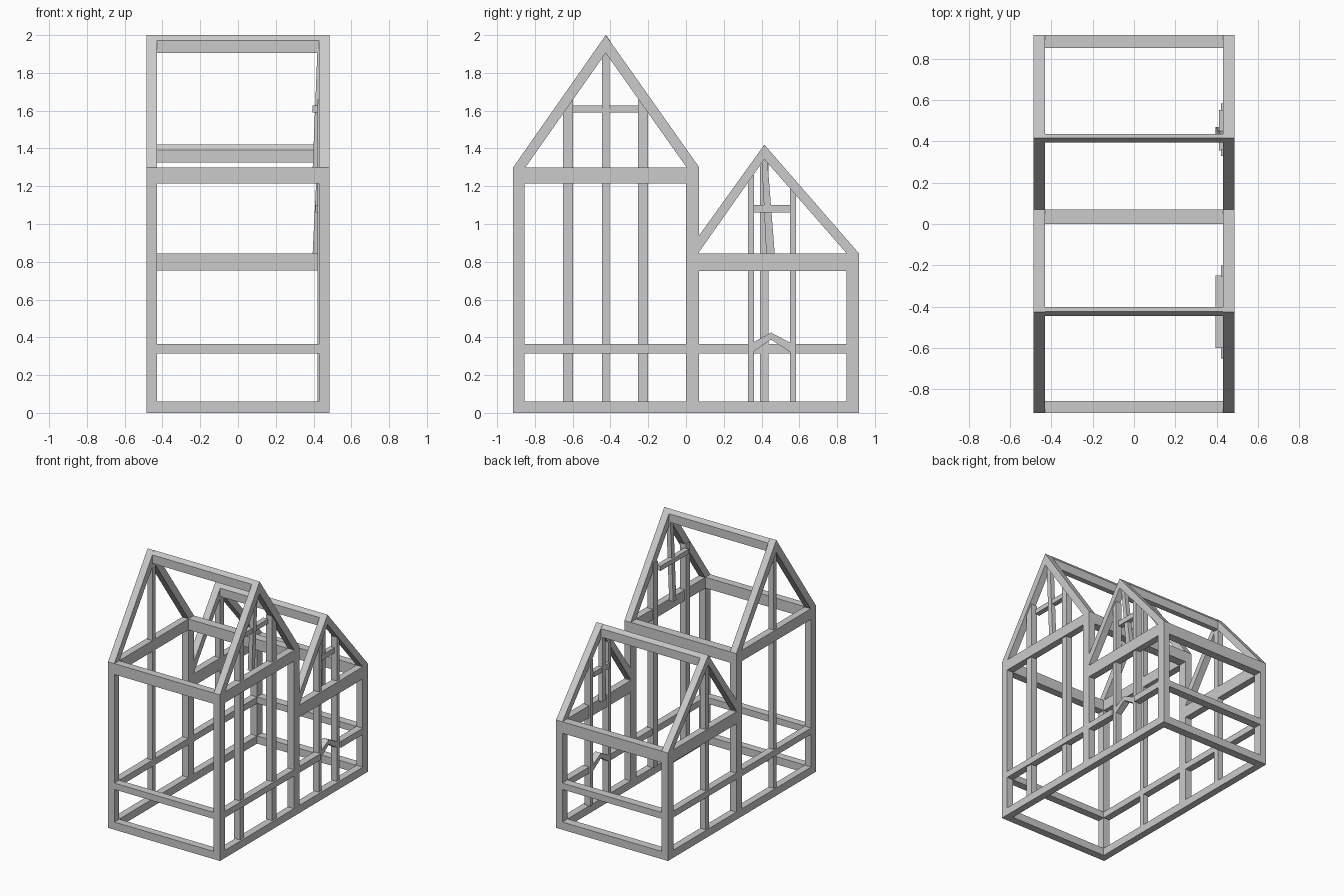
import bpy, bmesh

if "Cube" in bpy.data.objects:
    bpy.data.objects.remove(bpy.data.objects["Cube"])

XO, XI = 0.485, 0.43   # outer and inner face of the side frames


def prism(name, pts, x0, x1):
    """Extrude a (y, z) outline along x."""
    bm = bmesh.new()
    a = [bm.verts.new((x0, y, z)) for y, z in pts]
    b = [bm.verts.new((x1, y, z)) for y, z in pts]
    bm.faces.new(a)
    bm.faces.new(b[::-1])
    n = len(pts)
    for i in range(n):
        bm.faces.new((a[i], b[i], b[(i + 1) % n], a[(i + 1) % n]))
    bmesh.ops.recalc_face_normals(bm, faces=bm.faces)
    me = bpy.data.meshes.new(name)
    bm.to_mesh(me)
    bm.free()
    ob = bpy.data.objects.new(name, me)
    bpy.context.collection.objects.link(ob)
    return ob


def bar(name, y0, y1, z0, z1, x0, x1):
    return prism(name, [(y0, z0), (y1, z0), (y1, z1), (y0, z1)], x0, x1)


def lean(ob, dx, z_split):
    """Shift the lower end of a bar inwards so it leans."""
    for v in ob.data.vertices:
        if v.co.z < z_split:
            v.co.x += dx


# Side frames, the same on left and right
for side, s in (("left", -1), ("right", 1)):
    x0, x1 = sorted((s * XI, s * XO))
    for nm, y0, y1, h in (("front_post", -0.915, -0.855, 1.30),
                          ("middle_post", 0.0, 0.07, 1.30),
                          ("back_post", 0.85, 0.915, 0.845)):
        bar(f"{side}_{nm}", y0, y1, 0, h, x0, x1)
    for nm, a, b in (("front", -0.855, 0.0), ("back", 0.07, 0.85)):
        bar(f"{side}_{nm}_sill", a, b, 0, 0.06, x0, x1)
    bar(f"{side}_tall_eave_beam", -0.855, 0.0, 1.215, 1.30, x0, x1)
    bar(f"{side}_low_eave_beam", 0.07, 0.85, 0.75, 0.845, x0, x1)
    bar(f"{side}_front_rail", -0.855, 0.0, 0.315, 0.365, x0, x1)
    # Gable rafters
    prism(f"{side}_tall_rafters",
          [(-0.915, 1.30), (-0.425, 2.0), (0.07, 1.30), (0.003, 1.30),
           (-0.425, 1.905), (-0.85, 1.30)], x0, x1)
    prism(f"{side}_low_rafters",
          [(0.07, 0.94), (0.415, 1.42), (0.915, 0.845), (0.85, 0.845),
           (0.415, 1.343), (0.07, 0.853)], x0, x1)

# Left wall studs and rail
bar("left_back_rail", 0.07, 0.85, 0.315, 0.365, -XO, -XI)
for nm, yc, w, e, top in (("tall", -0.425, 0.019, 1.215, 1.91), ("low", 0.415, 0.023, 0.75, 1.35)):
    bar(f"left_{nm}_stud", yc - w, yc + w, 0.06, e, -0.475, -XI)
    bar(f"left_{nm}_gable_stud", yc - w, yc + w, e, top, -0.475, -XI)

# Right wall studs
RX0, RX1 = 0.42, 0.472
bar("right_tall_stud_front", -0.65, -0.597, 0.06, 1.66, RX0, RX1)
bar("right_tall_stud_back", -0.253, -0.2, 0.06, 1.66, RX0, RX1)
bar("right_low_stud_front", 0.328, 0.36, 0.06, 1.26, RX0, RX1)
bar("right_low_stud_back", 0.55, 0.583, 0.06, 1.20, RX0, RX1)

# Right rail, broken by a peaked door head
bar("right_rail_before_door", 0.07, 0.33, 0.315, 0.365, XI, XO)
bar("right_rail_after_door", 0.58, 0.85, 0.315, 0.365, XI, XO)
prism("door_head", [(0.35, 0.32), (0.35, 0.37), (0.45, 0.425), (0.555, 0.37),
                    (0.555, 0.32), (0.45, 0.388)], RX0, RX1)

# Leaning window bars in the right gables
m = bar("tall_window_mullion", -0.444, -0.406, 1.29, 1.91, 0.42, 0.455)
lean(m, -0.025, 1.5)
m = prism("low_window_mullion", [(0.425, 0.84), (0.47, 0.84), (0.43, 1.35), (0.40, 1.35)],
          0.42, 0.455)
lean(m, -0.025, 1.0)
bar("tall_window_crossbar", -0.60, -0.25, 1.59, 1.627, 0.395, 0.435)
bar("low_window_crossbar", 0.355, 0.552, 1.06, 1.10, 0.41, 0.45)

# Cross beams joining the two sides
for nm, y0, y1, z0, z1 in (("front_sill", -0.915, -0.855, 0, 0.06),
                           ("back_sill", 0.85, 0.915, 0, 0.06),
                           ("front_cross_rail", -0.915, -0.855, 0.315, 0.365),
                           ("back_cross_rail", 0.85, 0.915, 0.315, 0.365),
                           ("front_eave_beam", -0.915, -0.855, 1.215, 1.30),
                           ("middle_eave_beam", 0.0, 0.07, 1.215, 1.30),
                           ("back_eave_beam", 0.85, 0.915, 0.755, 0.845)):
    bar(nm, y0, y1, z0, z1, -XI, XI)

# Ridge beams with bevelled tops
for nm, yc, z in (("tall_ridge", -0.423, 2.0), ("low_ridge", 0.415, 1.42)):
    prism(nm, [(yc - 0.021, z - 0.095), (yc + 0.021, z - 0.095), (yc + 0.021, z - 0.029),
               (yc, z), (yc - 0.021, z - 0.029)], -XI, XI)
